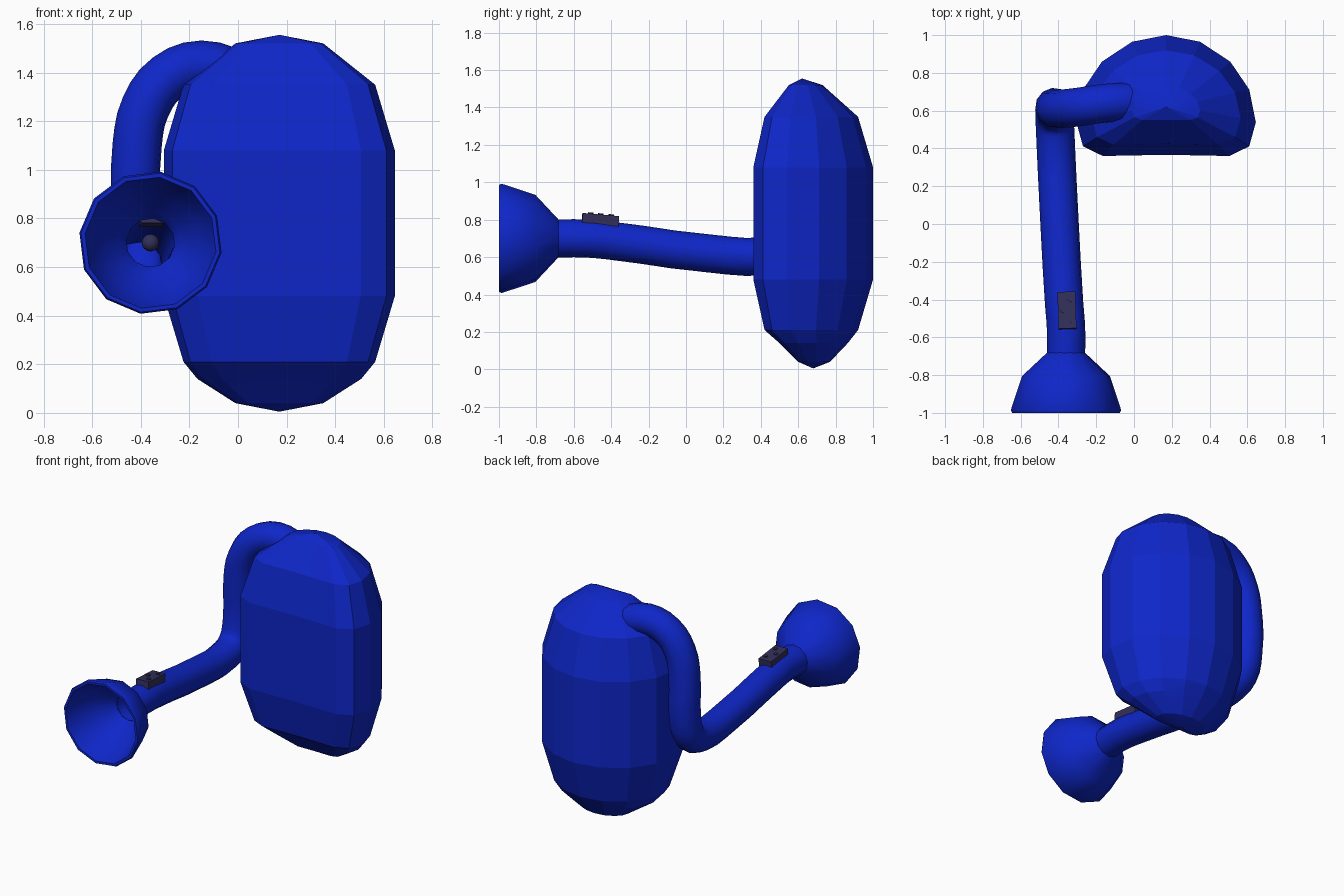
import bpy, bmesh, math
from mathutils import Vector

cube = bpy.data.objects.get("Cube")
if cube:
    bpy.data.objects.remove(cube, do_unlink=True)


def material(name, color):
    m = bpy.data.materials.new(name)
    m.use_nodes = True
    m.diffuse_color = (*color, 1)
    m.node_tree.nodes["Principled BSDF"].inputs["Base Color"].default_value = (*color, 1)
    return m


BLUE = material("deep blue", (0.0044, 0.0194, 0.58))
DARK = material("dark slate", (0.032, 0.028, 0.1))


def finish(name, bm, mat, smooth=None):
    bmesh.ops.recalc_face_normals(bm, faces=bm.faces)
    mesh = bpy.data.meshes.new(name)
    bm.to_mesh(mesh)
    bm.free()
    ob = bpy.data.objects.new(name, mesh)
    bpy.context.collection.objects.link(ob)
    mesh.materials.append(mat)
    if smooth:
        bpy.ops.object.select_all(action='DESELECT')
        ob.select_set(True)
        bpy.context.view_layer.objects.active = ob
        bpy.ops.object.shade_smooth_by_angle(angle=math.radians(smooth))
    return ob


def loft(bm, rings):
    loops = [[bm.verts.new(p) for p in ring] for ring in rings]
    for a, b in zip(loops, loops[1:]):
        for i in range(len(a)):
            j = (i + 1) % len(a)
            bm.faces.new((a[i], a[j], b[j], b[i]))
    return loops


# Backpack tank: half outline (x offset, y from 0 front to 1 back), mirrored
half = [(0, 0.01), (0.335, 0), (0.44, 0.08), (0.475, 0.28), (0.44, 0.55),
        (0.34, 0.78), (0.18, 0.945), (0, 1)]
outline = half + [(-x, y) for x, y in reversed(half[1:-1])]
# Levels: height, width scale, front y, back y
levels = [(0.04, 0.38, 0.60, 0.77), (0.14, 0.71, 0.50, 0.865), (0.21, 0.83, 0.42, 0.92),
          (0.48, 1, 0.36, 1.0), (1.08, 1, 0.36, 1.0), (1.35, 0.83, 0.42, 0.92),
          (1.52, 0.38, 0.55, 0.73)]
bm = bmesh.new()
loops = loft(bm, [[(0.17 + x * s, f + y * (b - f), z) for x, y in outline]
                  for z, s, f, b in levels])
for loop, tip in ((loops[0], (0.17, 0.68, 0.005)), (loops[-1], (0.17, 0.62, 1.555))):
    v = bm.verts.new(tip)
    for i in range(len(loop)):
        bm.faces.new((loop[i], loop[i - 1], v))
finish("backpack_tank", bm, BLUE, 12)

# Hose running from the tank top down to the nozzle
path = [(0.0, 0.65, 1.39), (-0.15, 0.64, 1.43), (-0.29, 0.62, 1.38), (-0.38, 0.61, 1.26),
        (-0.415, 0.61, 1.10), (-0.42, 0.61, 0.80), (-0.42, 0.56, 0.66), (-0.415, 0.44, 0.61),
        (-0.40, 0.12, 0.62), (-0.37, -0.42, 0.69), (-0.36, -0.55, 0.70), (-0.36, -0.69, 0.70)]
curve = bpy.data.curves.new("hose", 'CURVE')
curve.dimensions = '3D'
curve.bevel_depth = 0.102
curve.bevel_resolution = 4
curve.resolution_u = 3
spline = curve.splines.new('BEZIER')
spline.bezier_points.add(len(path) - 1)
for p, co in zip(spline.bezier_points, path):
    p.co = co
    p.handle_left_type = p.handle_right_type = 'AUTO'
curve.materials.append(BLUE)
hose = bpy.data.objects.new("hose", curve)
bpy.context.collection.objects.link(hose)
bpy.ops.object.select_all(action='DESELECT')
hose.select_set(True)
bpy.context.view_layer.objects.active = hose
bpy.ops.object.convert(target='MESH')
bpy.ops.object.shade_smooth_by_angle(angle=math.radians(50))

# Flared nozzle: outer skin, rounded rim, inner funnel (y, radius)
profile = [(-0.68, 0.10), (-0.805, 0.235), (-0.985, 0.295), (-1.0, 0.288), (-1.0, 0.272),
           (-0.97, 0.262), (-0.82, 0.205), (-0.74, 0.13), (-0.69, 0.10)]
bm = bmesh.new()
angles = [math.tau * i / 12 + math.radians(-8) for i in range(12)]
loft(bm, [[(-0.36 + r * math.cos(a), y, 0.70 + r * math.sin(a)) for a in angles]
          for y, r in profile])
finish("nozzle_bell", bm, BLUE, 50)

# Small ball inside the nozzle throat
bm = bmesh.new()
bmesh.ops.create_uvsphere(bm, u_segments=12, v_segments=8, radius=0.036)
bmesh.ops.translate(bm, verts=bm.verts, vec=(-0.36, -0.62, 0.70))
finish("throat_ball", bm, DARK, 60)

# Control box with buttons, tilted along the hose
bm = bmesh.new()
bmesh.ops.create_cube(bm, size=1)
bmesh.ops.scale(bm, verts=bm.verts, vec=(0.095, 0.195, 0.055))
box = finish("control_box", bm, DARK)
bm = bmesh.new()
for x, y in ((0.02, 0.055), (-0.02, 0.0), (0.02, -0.055)):
    made = bmesh.ops.create_cone(bm, cap_ends=True, segments=8, radius1=0.014,
                                 radius2=0.014, depth=0.008)
    bmesh.ops.translate(bm, verts=made["verts"], vec=(x, y, 0.03))
buttons = finish("control_buttons", bm, DARK)
for ob in (box, buttons):
    ob.location = Vector((-0.355, -0.458, 0.80))
    ob.rotation_euler = (math.radians(-5), 0, math.radians(2))
